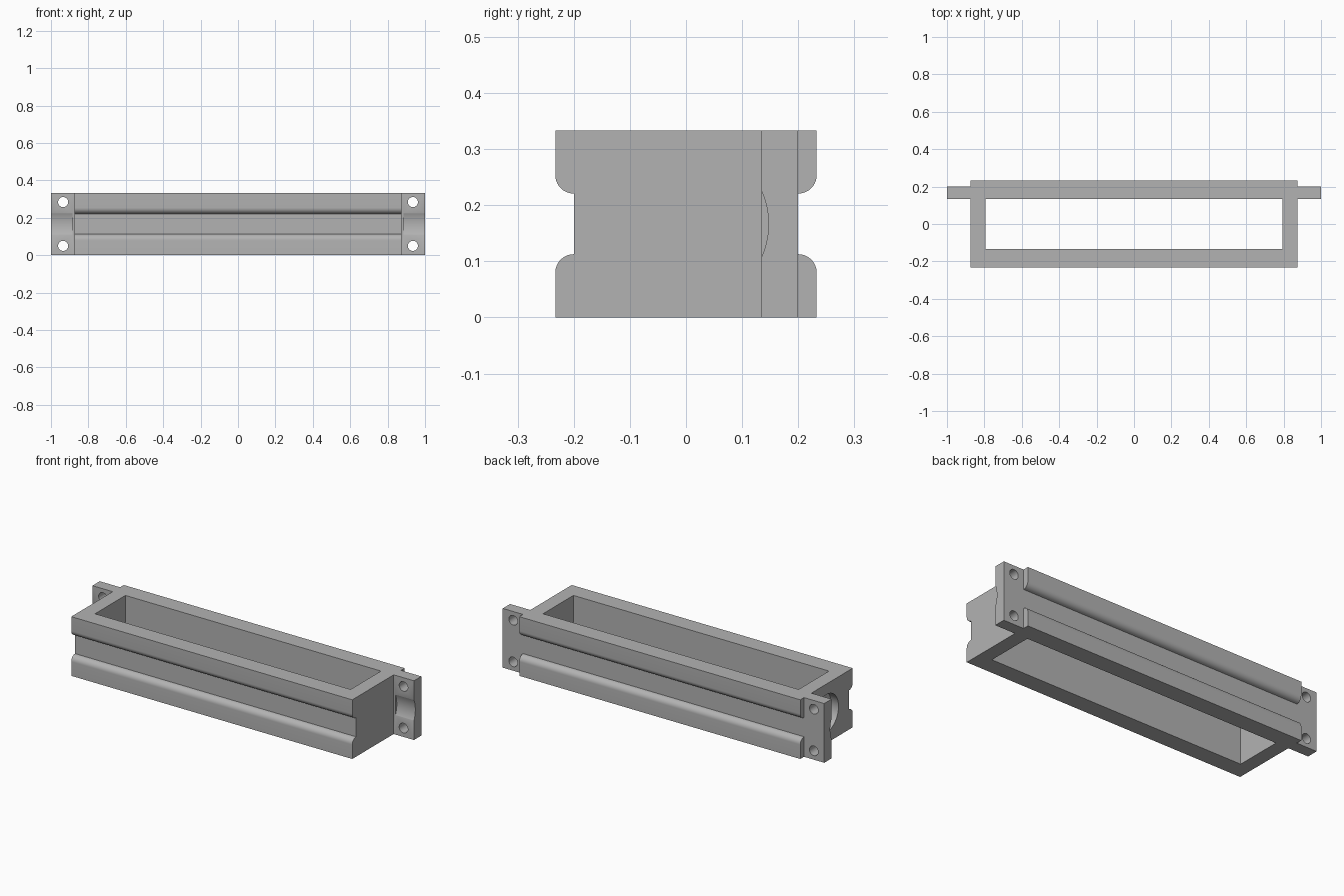
import bpy, bmesh, math
from mathutils import Matrix, Vector

cube = bpy.data.objects.get("Cube")
if cube:
    bpy.data.objects.remove(cube, do_unlink=True)

HEIGHT, MID = 0.333, 0.1667
BODY_X, BODY_Y = 0.874, 0.233
CAVITY_X, CAVITY_Y = 0.795, 0.135
GROOVE_Y, LIP = 0.2, 0.033

grey = bpy.data.materials.new("machined_grey")
grey.use_nodes = True
grey.diffuse_color = (0.45, 0.45, 0.45, 1)
grey.node_tree.nodes["Principled BSDF"].inputs["Base Color"].default_value = grey.diffuse_color


def make_object(name, bm):
    bmesh.ops.recalc_face_normals(bm, faces=bm.faces)
    mesh = bpy.data.meshes.new(name)
    bm.to_mesh(mesh)
    bm.free()
    mesh.materials.append(grey)
    obj = bpy.data.objects.new(name, mesh)
    bpy.context.collection.objects.link(obj)
    return obj


def box(name, x0, x1, y0, y1, z0, z1):
    bm = bmesh.new()
    bmesh.ops.create_cube(bm, size=1)
    for v in bm.verts:
        v.co = Vector(((x0, x1)[v.co.x > 0], (y0, y1)[v.co.y > 0], (z0, z1)[v.co.z > 0]))
    return make_object(name, bm)


def rod(name, axis, centre, radius, length, sides=64):
    bm = bmesh.new()
    bmesh.ops.create_cone(bm, cap_ends=True, segments=sides,
                          radius1=radius, radius2=radius, depth=length)
    turn = Matrix.Rotation(math.pi / 2, 4, 'Y' if axis == 'X' else 'X')
    bm.transform(Matrix.Translation(centre) @ turn)
    return make_object(name, bm)


def cut(target, cutter):
    cutter.hide_render = True
    mod = target.modifiers.new("cut", 'BOOLEAN')
    mod.operation, mod.solver, mod.object = 'DIFFERENCE', 'EXACT', cutter
    bpy.context.view_layer.objects.active = target
    bpy.ops.object.modifier_apply(modifier=mod.name)
    bpy.data.objects.remove(cutter, do_unlink=True)


def smooth(obj):
    bpy.ops.object.select_all(action='DESELECT')
    obj.select_set(True)
    bpy.context.view_layer.objects.active = obj
    bpy.ops.object.shade_smooth_by_angle(angle=math.radians(30))


# Body: one quarter of the grooved cross-section, mirrored and swept along x
quarter = [(BODY_Y, HEIGHT / 2)]
for i in range(11):
    a = i / 10 * math.pi / 2
    quarter.append((GROOVE_Y + LIP * math.cos(a), 0.087 - LIP * math.sin(a)))
quarter = quarter[:1] + quarter[1:]
half = [(y, MID + d) for y, d in quarter]
half.append((GROOVE_Y, MID - (0.087 - LIP)))
half += [(y, 2 * MID - z) for y, z in reversed(half[:-1])]
half = [(y, min(max(z, 0), HEIGHT)) for y, z in half]
section = half + [(-y, z) for y, z in reversed(half)]
bm = bmesh.new()
face = bm.faces.new([bm.verts.new((-BODY_X, y, z)) for y, z in section])
swept = bmesh.ops.extrude_face_region(bm, geom=[face])
bmesh.ops.translate(bm, vec=(2 * BODY_X, 0, 0),
                    verts=[g for g in swept["geom"] if isinstance(g, bmesh.types.BMVert)])
bmesh.ops.remove_doubles(bm, verts=bm.verts, dist=0.0001)
body = make_object("housing_body", bm)

# Open cavity through the body, and a stepped bore in each end wall
cut(body, box("cavity_cutter", -CAVITY_X, CAVITY_X, -CAVITY_Y, CAVITY_Y, -0.1, 0.5))
cut(body, rod("bore_cutter", 'X', (0, 0, MID), 0.068, 2.2))
for side in (-1, 1):
    cut(body, rod("counterbore_cutter", 'X', (side * (BODY_X + 0.055), 0, MID), 0.107, 0.2))
smooth(body)

# Mounting flanges with two screw holes and a round clearance relief
for side, name in ((1, "left_flange"), (-1, "right_flange")):
    x0, x1 = sorted((side * BODY_X, side * 1.0))
    flange = box(name, x0, x1, CAVITY_Y, GROOVE_Y, 0, HEIGHT)
    cut(flange, rod("relief_cutter", 'X', (side * 0.985, 0, MID), 0.147, 0.2, 96))
    for dz in (-0.117, 0.117):
        cut(flange, rod("screw_cutter", 'Y', (side * 0.935, 0.167, MID + dz), 0.027, 0.3, 32))
    # Drop the face hidden against the body
    bm = bmesh.new()
    bm.from_mesh(flange.data)
    hidden = [f for f in bm.faces if all(abs(v.co.x - side * BODY_X) < 0.001 for v in f.verts)]
    bmesh.ops.delete(bm, geom=hidden, context='FACES')
    bm.to_mesh(flange.data)
    bm.free()
    smooth(flange)
